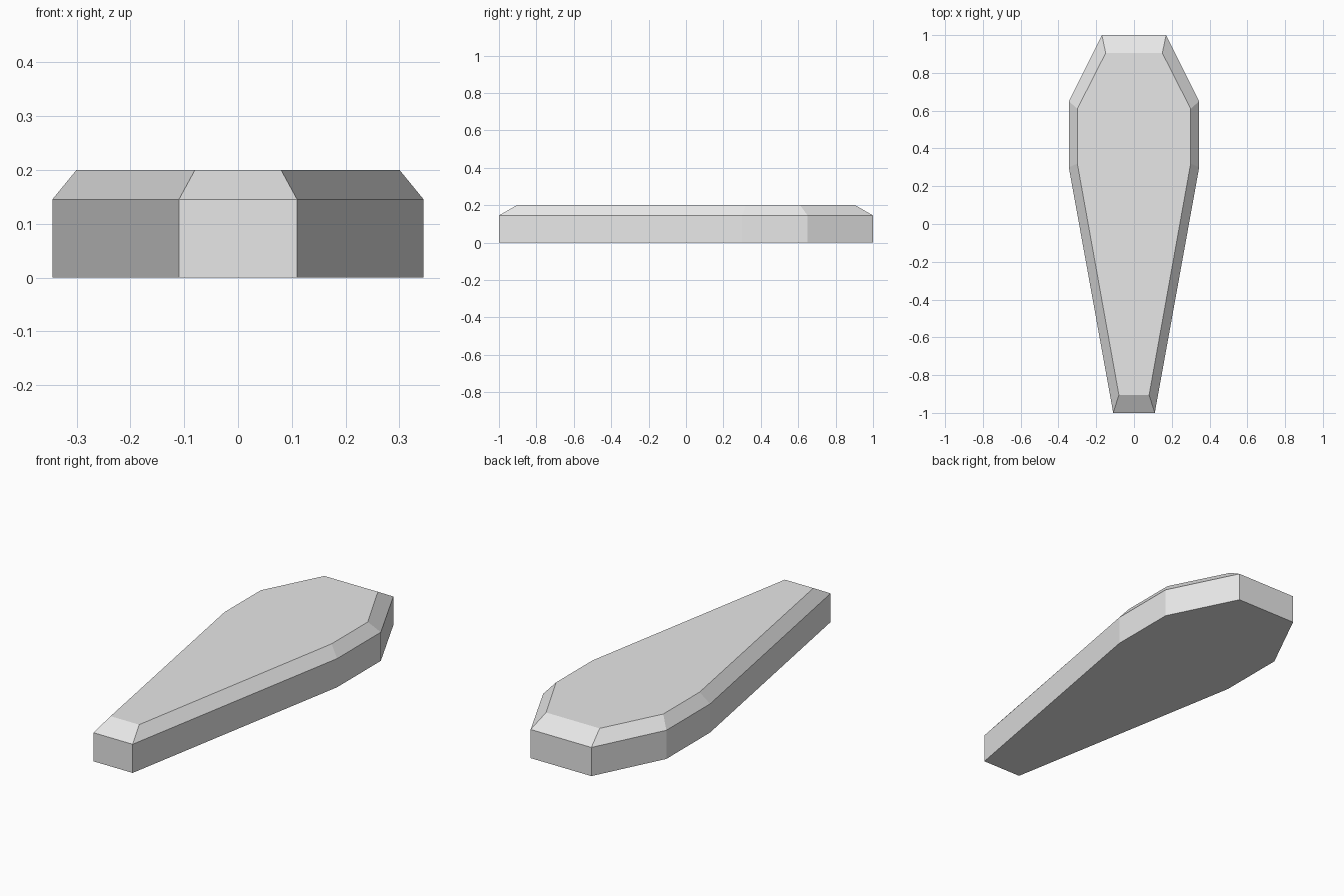
import bpy
import bmesh

cube = bpy.data.objects.get("Cube")
if cube:
    bpy.data.objects.remove(cube, do_unlink=True)

# Single grey material
grey = bpy.data.materials.new("light grey")
grey.use_nodes = True
colour = (0.8, 0.8, 0.8, 1)
grey.diffuse_color = colour
grey.node_tree.nodes["Principled BSDF"].inputs["Base Color"].default_value = colour

# Half outlines from foot to head
BODY = [(0.11, -1), (0.345, 0.3), (0.345, 0.65), (0.17, 1)]
LID = [(0.08, -0.905), (0.3, 0.32), (0.3, 0.61), (0.15, 0.905)]


def ring(bm, half, z):
    """Mirror a half outline into a closed ring of vertices."""
    outline = half + [(-x, y) for x, y in reversed(half)]
    return [bm.verts.new((x, y, z)) for x, y in outline]


def bridge(bm, low, high):
    for i in range(len(low)):
        j = (i + 1) % len(low)
        bm.faces.new((low[i], low[j], high[j], high[i]))


# Coffin: upright walls, sloping lid edge, flat top and bottom
bm = bmesh.new()
rings = [ring(bm, BODY, 0), ring(bm, BODY, 0.145), ring(bm, LID, 0.2)]
for low, high in zip(rings, rings[1:]):
    bridge(bm, low, high)
bm.faces.new(rings[0][::-1])
bm.faces.new(rings[-1])
bmesh.ops.recalc_face_normals(bm, faces=bm.faces)

mesh = bpy.data.meshes.new("coffin")
bm.to_mesh(mesh)
bm.free()
mesh.materials.append(grey)
coffin = bpy.data.objects.new("coffin", mesh)
bpy.context.collection.objects.link(coffin)
